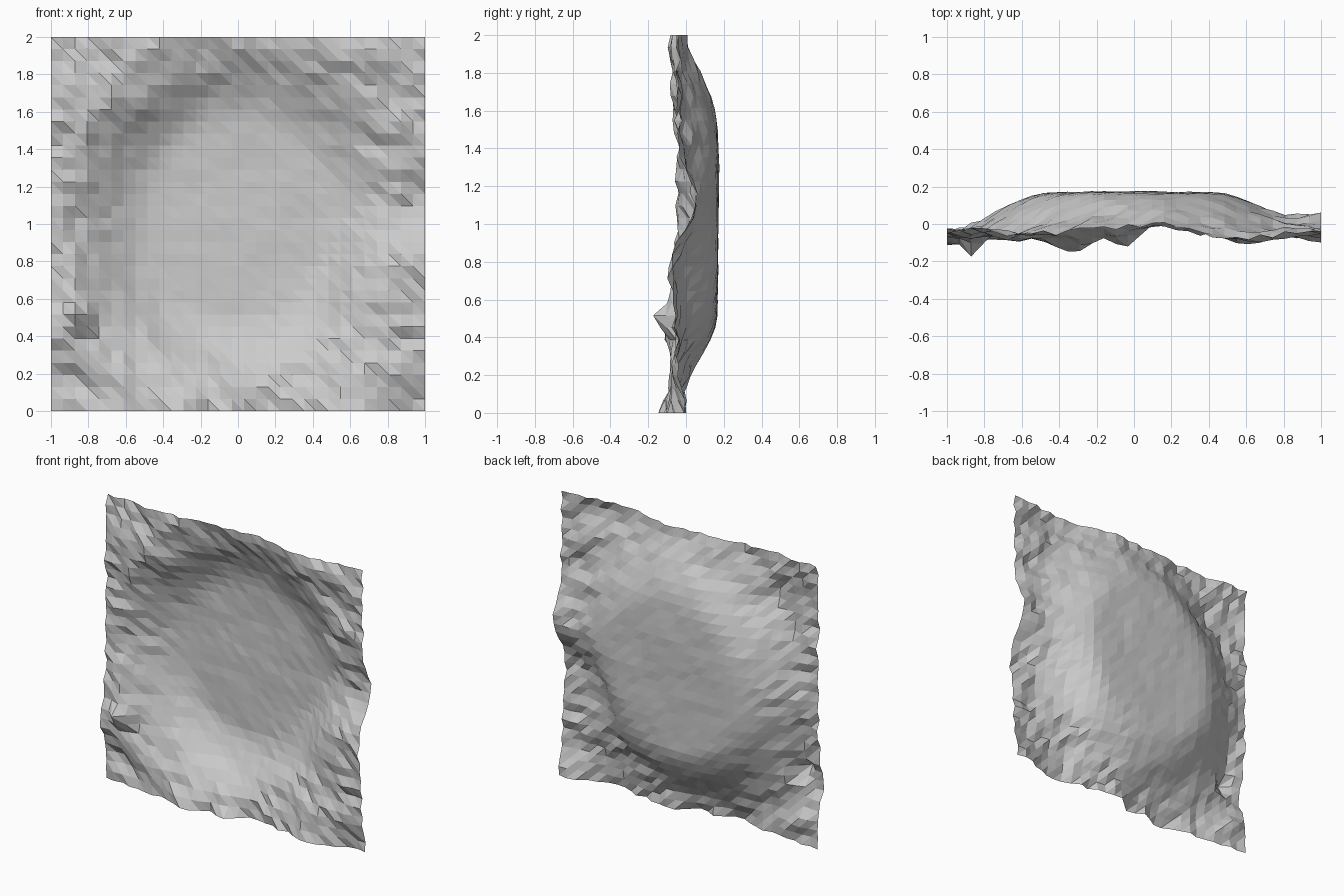
import bpy, math, random
from mathutils import Vector, noise

if "Cube" in bpy.data.objects:
    bpy.data.objects.remove(bpy.data.objects["Cube"])

random.seed(7)
N = 31                      # cells per side
STEP = 2 / N

# Rim depth samples: x, z, y
RIM = [(-1, 2, -.03), (-1, 1.4, -.04), (-1, .9, -.05), (-1, .47, -.09), (-1, 0, -.03),
       (1, 2, -.05), (1, 1.4, -.03), (1, 1.12, .05), (1, .75, -.08), (1, .4, -.05),
       (1, 0, -.01), (-.6, 0, -.06), (-.3, 0, -.13), (-.15, 0, -.08), (-.03, 0, -.12),
       (.1, 0, -.03), (.2, 0, -.01), (.35, 0, -.04), (.6, 0, -.09),
       (-.5, 2, -.05), (0, 2, -.03), (.2, 2, -.02), (.4, 2, -.04), (.55, 2, -.09),
       (.72, .75, -.06), (.8, 1.5, -.04), (-.8, 1.65, -.07), (-.87, 1.1, -.05)]


def bump(x, z, cx, cz, size):
    return math.exp(-((x - cx) ** 2 + (z - cz) ** 2) / size ** 2)


def rim_depth(x, z):
    total = weight = 0
    for px, pz, py in RIM:
        w = 1 / ((x - px) ** 2 + (z - pz) ** 2 + .003) ** 1.5
        total += w * py
        weight += w
    return total / weight - .1 * bump(x, z, -.87, .52, .06)


def depth(x, z):
    # Shallow oval bowl with two pinched sides, fading into a rough rim
    r = math.hypot((x + .01) / .93, z - 1.03)
    r += .1 * bump(x, z, .7, .72, .2) + .06 * bump(x, z, -.65, 1.65, .25)
    t = min(max((1.07 - r) / .56, 0), 1)
    bowl = t * t * (3 - 2 * t)
    floor = .172 - .025 * r * r + .008 * noise.noise(Vector((x * 3, z * 3, 1.7)))
    rough = .035 * noise.noise(Vector((x * 4, z * 6, 3.1))) + random.uniform(-.016, .016)
    y = rim_depth(x, z) * (1 - bowl) + floor * bowl + rough * (1 - .85 * bowl)
    return min(max(y, -.174), .178)


# Rock wall sheet
verts = []
for j in range(N + 1):
    for i in range(N + 1):
        x, z = -1 + i * STEP, j * STEP
        verts.append((x, depth(x, z), z))

faces = []
for j in range(N):
    for i in range(N):
        a = j * (N + 1) + i
        b, c, d = a + 1, a + N + 2, a + N + 1
        faces += [(a, b, d), (b, c, d)]

mesh = bpy.data.meshes.new("rock_wall")
mesh.from_pydata(verts, [], faces)
mesh.update()
wall = bpy.data.objects.new("rock_wall", mesh)
bpy.context.collection.objects.link(wall)
